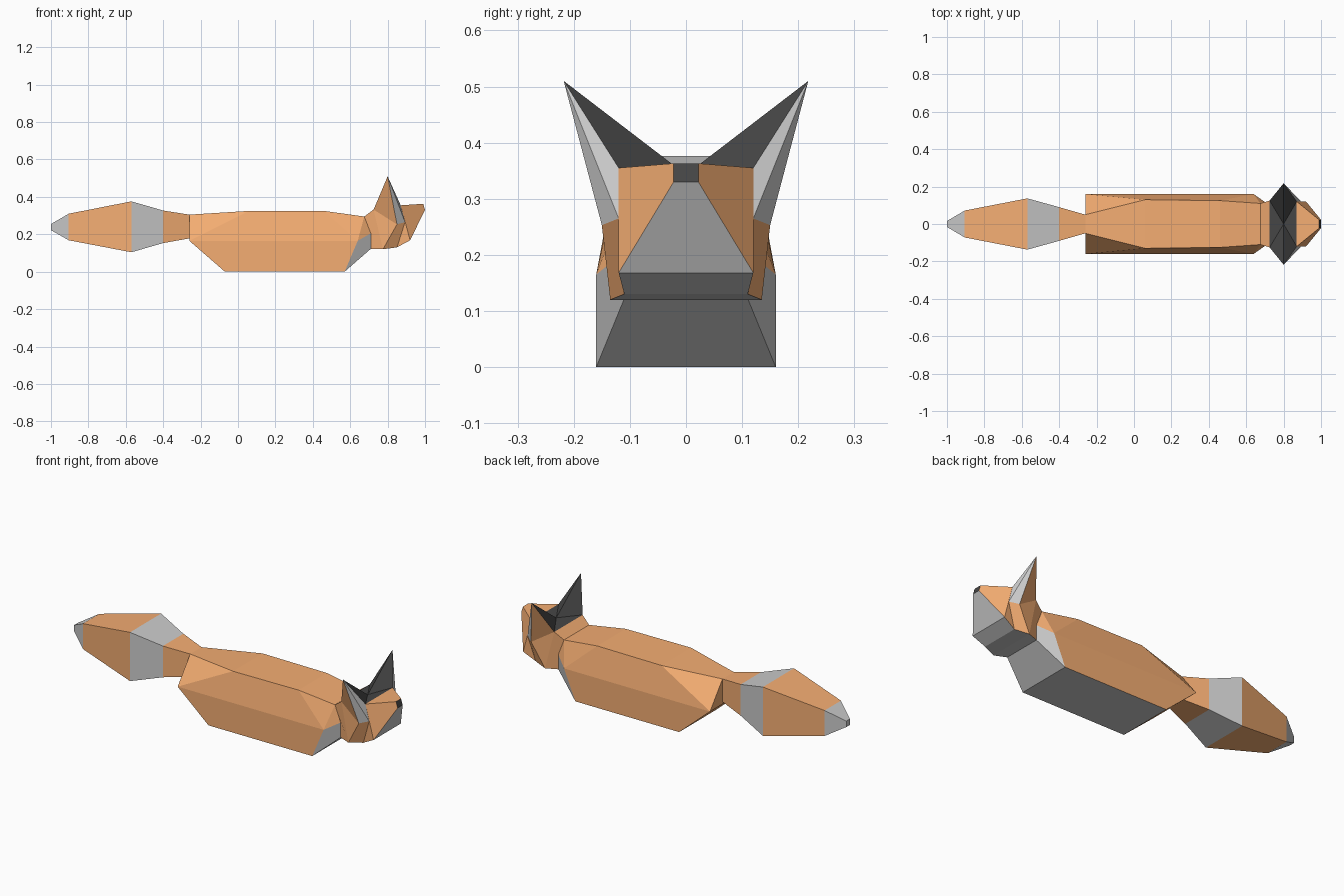
import bpy, bmesh

if "Cube" in bpy.data.objects:
    bpy.data.objects.remove(bpy.data.objects["Cube"])


def material(name, rgb):
    m = bpy.data.materials.new(name)
    m.diffuse_color = (*rgb, 1)
    m.use_nodes = True
    m.node_tree.nodes["Principled BSDF"].inputs["Base Color"].default_value = m.diffuse_color
    return m


ORANGE, PALE, BLACK = 0, 1, 2
MATS = [material("orange_fur", (0.91, 0.42, 0.17)),
        material("pale_fur", (0.8, 0.8, 0.8)),
        material("black_fur", (0.06, 0.06, 0.06))]


def build(name, pts, sides, spans):
    """sides: faces on the +y half, mirrored to -y.
    spans: edges on the +y half, bridged to their mirror image."""
    bm = bmesh.new()
    cache = {}

    def vert(key, sign):
        x, y, z = pts[key]
        co = (x, y * sign, z) if y else (x, 0, z)
        if co not in cache:
            cache[co] = bm.verts.new(co)
        return cache[co]

    def face(verts, mat):
        bm.faces.new(list(dict.fromkeys(verts))).material_index = mat

    for keys, mat in sides:
        face([vert(k, 1) for k in keys.split()], mat)
        face([vert(k, -1) for k in reversed(keys.split())], mat)
    for keys, mat in spans:
        a, b = keys.split()
        face([vert(a, 1), vert(b, 1), vert(b, -1), vert(a, -1)], mat)
    bmesh.ops.recalc_face_normals(bm, faces=bm.faces)
    me = bpy.data.meshes.new(name)
    bm.to_mesh(me)
    bm.free()
    for m in MATS:
        me.materials.append(m)
    ob = bpy.data.objects.new(name, me)
    bpy.context.collection.objects.link(ob)
    return ob


# Neck outline shared by body and head
neck = dict(nape=(0.675, 0.11, 0.295), neck=(0.71, 0.11, 0.205),
            throat=(0.71, 0.11, 0.122))

# Body: faceted back, flat flanks, pale chest and belly
body = dict(neck,
            rump=(-0.26, 0.05, 0.305), back1=(0.06, 0.13, 0.325),
            back2=(0.46, 0.125, 0.325),
            hip=(-0.26, 0.16, 0.165), shoulder=(0.64, 0.16, 0.165),
            belly1=(-0.07, 0.16, 0), belly2=(0.57, 0.16, 0))
build("body", body,
      [("rump back1 hip", ORANGE),
       ("back1 back2 shoulder hip", ORANGE),
       ("back2 nape shoulder", ORANGE),
       ("nape neck shoulder", ORANGE),
       ("hip shoulder belly2 belly1", ORANGE),
       ("shoulder neck throat belly2", PALE)],
      [("rump back1", ORANGE), ("back1 back2", ORANGE),
       ("back2 nape", ORANGE), ("throat belly2", PALE),
       ("belly2 belly1", PALE), ("belly1 hip", ORANGE),
       ("hip rump", ORANGE)])

# Head: wedge muzzle, black nose, pointed ears with black insides
head = dict(neck,
            crown=(0.725, 0.125, 0.332), ear_tip=(0.8, 0.218, 0.51),
            brow=(0.87, 0.12, 0.355), valley=(0.8, 0, 0.343),
            temple=(0.893, 0.12, 0.265), cheek=(0.85, 0.15, 0.253),
            jaw=(0.775, 0.135, 0.12), chin=(0.85, 0.11, 0.13),
            lip=(0.92, 0.12, 0.168),
            nose_top=(0.99, 0.022, 0.363), nose_low=(1.0, 0.022, 0.33))
build("head", head,
      [("nape crown jaw throat neck", ORANGE),
       ("crown ear_tip cheek", ORANGE),
       ("crown cheek jaw", ORANGE),
       ("cheek jaw chin temple", ORANGE),
       ("ear_tip brow temple", PALE),
       ("ear_tip temple cheek", PALE),
       ("brow temple lip", ORANGE),
       ("temple chin lip", ORANGE),
       ("brow lip nose_low nose_top", ORANGE),
       ("ear_tip brow valley", BLACK),
       ("ear_tip valley crown", BLACK)],
      [("nape crown", ORANGE), ("crown valley", BLACK),
       ("valley brow", BLACK), ("brow nose_top", ORANGE),
       ("nose_top nose_low", BLACK), ("nose_low lip", PALE),
       ("lip chin", PALE), ("chin jaw", PALE), ("jaw throat", PALE)])

# Tail: square sections (x, half width, bottom, top) with alternating bands
rings = [(-0.26, 0.05, 0.178, 0.305), (-0.40, 0.09, 0.153, 0.327),
         (-0.57, 0.137, 0.104, 0.376), (-0.905, 0.072, 0.168, 0.31),
         (-1.0, 0.016, 0.222, 0.255)]
tail, sides, spans = {}, [], []
for i, (x, w, lo, hi) in enumerate(rings):
    tail[f"t{i}"] = (x, w, hi)
    tail[f"b{i}"] = (x, w, lo)
for i in range(4):
    band = PALE if i % 2 else ORANGE
    sides.append((f"t{i} t{i+1} b{i+1} b{i}", band))
    spans += [(f"t{i} t{i+1}", band), (f"b{i} b{i+1}", band)]
spans.append(("t4 b4", PALE))
build("tail", tail, sides, spans)
